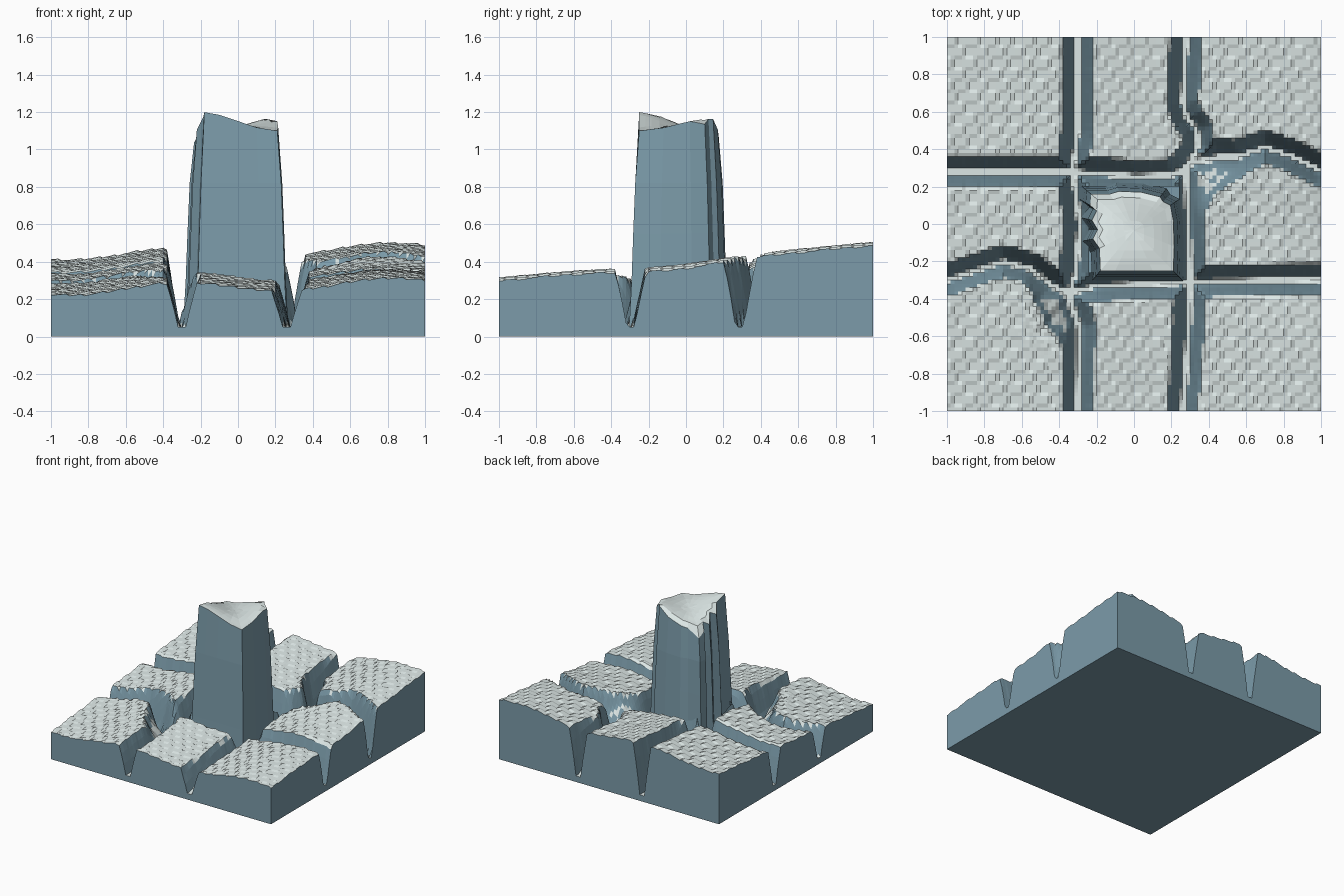
import bpy, bmesh, math
from mathutils import Vector
from mathutils.geometry import intersect_point_line

if "Cube" in bpy.data.objects:
    bpy.data.objects.remove(bpy.data.objects["Cube"])

# Gully centre lines, seen from above
GULLIES = [
    [(-.30, 1), (-.30, .5), (-.33, .29), (-.29, 0), (-.31, -.25), (-.35, -.38),
     (-.29, -.55), (-.30, -1)],
    [(.28, 1), (.26, .65), (.285, .57), (.335, .5), (.345, .42), (.28, .30), (.285, .15),
     (.29, 0), (.30, -.3), (.29, -.6), (.26, -1)],
    [(-1, .28), (-.33, .28), (0, .255), (.2, .26), (.32, .33), (.45, .36), (.55, .36),
     (.7, .41), (.85, .36), (1, .285)],
    [(1, -.295), (.3, -.31), (-.2, -.33), (-.35, -.37), (-.45, -.32), (-.55, -.24),
     (-.7, -.2), (-.85, -.25), (-1, -.30)],
]
SEGS = [(Vector(a), Vector(b)) for g in GULLIES for a, b in zip(g, g[1:])]
SLIPS = [Vector((.43, .24)), Vector((-.43, -.49))]   # softer eroded banks
FLOOR = .05


def material(name, color):
    m = bpy.data.materials.new(name)
    m.diffuse_color = color
    m.use_nodes = True
    m.node_tree.nodes["Principled BSDF"].inputs["Base Color"].default_value = m.diffuse_color
    return m


ROCK = material("blue_rock", (.20, .33, .40, 1))
CAP = material("pale_top", (.72, .80, .79, 1))


def gully_distance(p):
    best = 9
    for a, b in SEGS:
        q, t = intersect_point_line(p, a, b)
        q = q.to_2d() if 0 <= t <= 1 else (a if t < 0 else b)
        best = min(best, (p - q).length)
    return best


def ground_height(x, y):
    p = Vector((x, y))
    # tilted plain with broad waves and small staggered shingles
    z = .362 + .02 * x + .095 * y + .028 * math.cos(math.tau * (x + .32) / 1.12)
    z -= .03 * max(0, x) * math.exp(-((y + .1) / .35) ** 2)
    row = math.floor(y / .06 + .01)
    z += .013 * ((x / .1 + .4 * row) % 1 - .5)
    # gully cut
    slip = sum(math.exp(-((p - s).length / .12) ** 2) for s in SLIPS)
    t = (gully_distance(p) - .022) / (.06 + .12 * slip)
    t = max(0, min(1, t))
    z += slip * .012 * math.sin(70 * (x - y))
    return FLOOR + (z - FLOOR) * t ** .85


def finish(bm, name):
    bmesh.ops.recalc_face_normals(bm, faces=bm.faces)
    mesh = bpy.data.meshes.new(name)
    for f in bm.faces:                     # pale on level faces, blue on walls
        f.material_index = 1 if f.normal.z > .5 else 0
    bm.to_mesh(mesh)
    bm.free()
    mesh.materials.append(ROCK)
    mesh.materials.append(CAP)
    obj = bpy.data.objects.new(name, mesh)
    bpy.context.collection.objects.link(obj)
    return obj


# Ground slab
bm = bmesh.new()
bmesh.ops.create_grid(bm, x_segments=100, y_segments=100, size=1)
for v in bm.verts:
    v.co.z = ground_height(v.co.x, v.co.y)
rim = [e for e in bm.edges if e.is_boundary]
skirt = bmesh.ops.extrude_edge_only(bm, edges=rim)['geom']
for v in skirt:
    if isinstance(v, bmesh.types.BMVert):
        v.co.z = 0
bmesh.ops.contextual_create(
    bm, geom=[e for e in skirt if isinstance(e, bmesh.types.BMEdge)
              and all(v.co.z == 0 for v in e.verts)])
bmesh.ops.recalc_face_normals(bm, faces=bm.faces)
# open the part hidden inside the tower
hidden = []
for f in bm.faces:
    c = f.calc_center_median()
    if abs(c.x) < .235 and -.26 < c.y < .19 and len(f.verts) == 4:
        hidden.append(f)
bmesh.ops.delete(bm, geom=hidden, context='FACES')
finish(bm, "ground")

# Tower: tapered rock column with a saddle-shaped top
OUTLINE = [(-.18, -.25), (-.1, -.25), (0, -.25), (.1, -.25), (.21, -.25), (.215, -.12),
           (.21, .02), (.195, .10), (.155, .12), (.14, .145), (.04, .17), (-.08, .175),
           (-.13, .16), (-.23, .16), (-.235, .10), (-.20, .07), (-.225, .02),
           (-.195, -.03), (-.22, -.08), (-.185, -.13)]
CENTRE = Vector((0, -.035))


def smooth(t):
    t = max(0, min(1, t))
    return t * t * (3 - 2 * t)


def top_height(x, y):
    u, v = smooth((x + .2) / .41), smooth((y + .25) / .41)
    z = (1.20 * (1 - u) + 1.10 * u) * (1 - v) + (1.08 * (1 - u) + 1.17 * u) * v
    # shallow bowl, worn west ledge and north-east corner
    z -= .02 * math.exp(-((x * x + (y + .035) ** 2) / .012))
    return z - .05 * (x < -.205) - .03 * (x > .19 and y > .05) - .03 * (y > .155)


def ring(bm, scale, z=None):
    verts = []
    for p in OUTLINE:
        q = CENTRE + (Vector(p) - CENTRE) * scale
        verts.append(bm.verts.new((q.x, q.y, top_height(*q) if z is None else z)))
    return verts


bm = bmesh.new()
rings = [ring(bm, s, z) for s, z in
         [(1.25, FLOOR), (1.19, .3), (1.15, .55), (1.1, .82),
          (1, None), (.85, None), (.7, None), (.5, None), (.25, None)]]
n = len(OUTLINE)
for a, b in zip(rings, rings[1:]):
    for i in range(n):
        j = (i + 1) % n
        bm.faces.new((a[i], a[j], b[j], b[i]))
tip = bm.verts.new((*CENTRE, top_height(*CENTRE)))
for i in range(n):
    bm.faces.new((rings[-1][i], rings[-1][(i + 1) % n], tip))
finish(bm, "tower")
